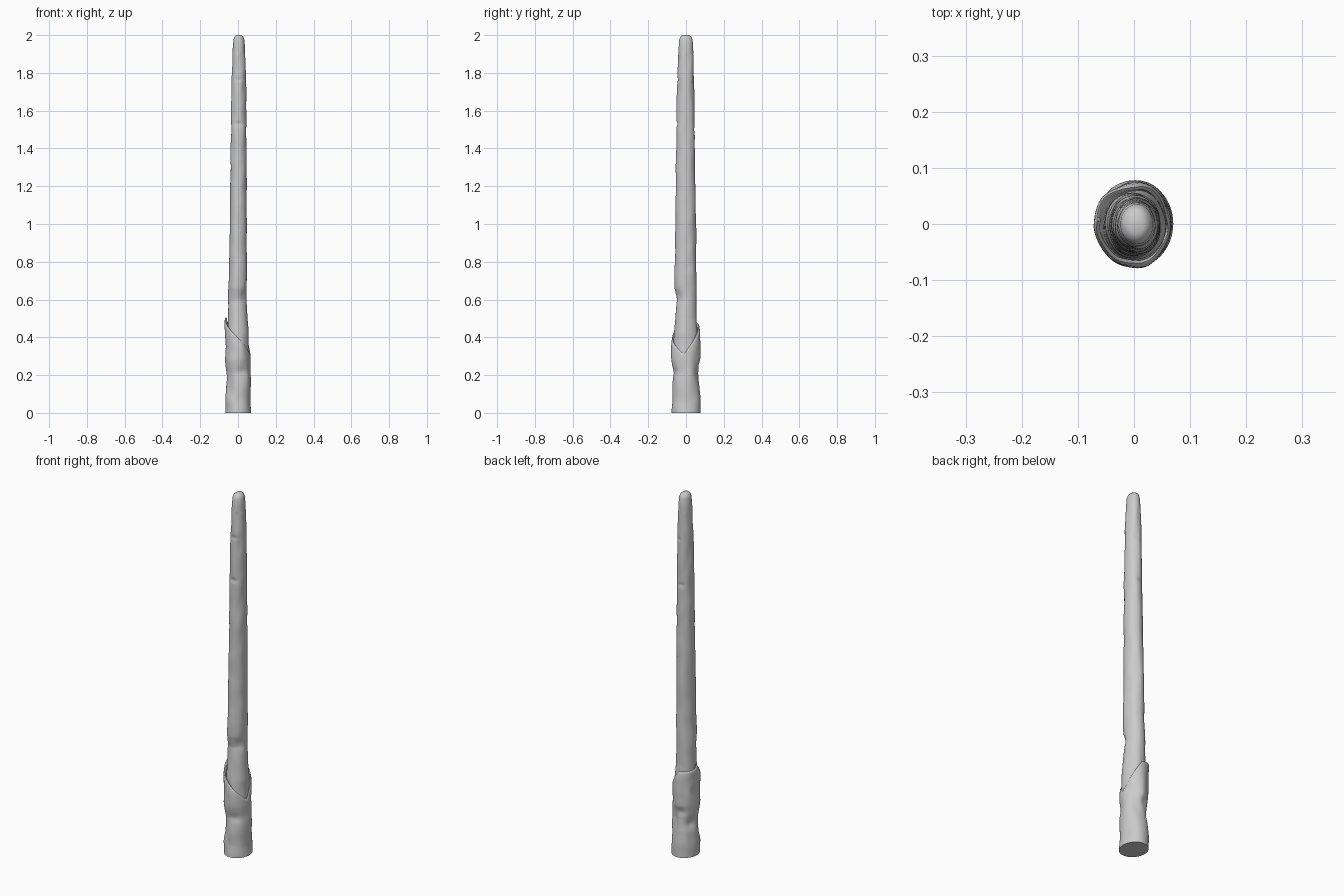
import bpy
import bmesh
from math import sin, cos, pi, exp, atan2
from mathutils import Vector, noise

cube = bpy.data.objects.get("Cube")
if cube:
    bpy.data.objects.remove(cube)

SIDES = 64

wood = bpy.data.materials.new("grey_wood")
wood.use_nodes = True
GREY = (0.6, 0.6, 0.6, 1)
wood.diffuse_color = GREY
wood.node_tree.nodes["Principled BSDF"].inputs["Base Color"].default_value = GREY

# Profiles: height, then extent toward -x, +x, -y, +y
SHAFT = [
    (0.20, 0.050, 0.055, 0.060, 0.058), (0.33, 0.052, 0.058, 0.066, 0.062),
    (0.42, 0.054, 0.056, 0.065, 0.060), (0.50, 0.054, 0.049, 0.058, 0.055),
    (0.60, 0.052, 0.046, 0.047, 0.054), (0.66, 0.051, 0.046, 0.060, 0.055),
    (0.74, 0.048, 0.049, 0.060, 0.055), (0.90, 0.045, 0.045, 0.057, 0.054),
    (1.20, 0.041, 0.046, 0.054, 0.050), (1.50, 0.037, 0.045, 0.051, 0.046),
    (1.80, 0.033, 0.042, 0.045, 0.042), (1.93, 0.028, 0.037, 0.039, 0.038),
    (1.975, 0.024, 0.034, 0.036, 0.035), (1.992, 0.019, 0.028, 0.030, 0.029),
    (2.00, 0.008, 0.018, 0.018, 0.017),
]
SLEEVE = [
    (0.00, 0.067, 0.070, 0.077, 0.078), (0.06, 0.066, 0.069, 0.075, 0.076),
    (0.14, 0.063, 0.067, 0.071, 0.073), (0.21, 0.061, 0.066, 0.067, 0.063),
    (0.28, 0.065, 0.066, 0.076, 0.074), (0.36, 0.068, 0.063, 0.077, 0.077),
    (0.43, 0.069, 0.060, 0.073, 0.074), (0.48, 0.074, 0.058, 0.068, 0.068),
    (0.52, 0.072, 0.056, 0.064, 0.064),
]
# Dents: angle, height, angular width, height width, depth
SHAFT_DENTS = [
    (-1.57, 1.53, 0.5, 0.010, 0.006), (-1.57, 1.765, 0.5, 0.008, 0.005),
    (1.7, 1.50, 0.4, 0.010, 0.005), (1.2, 1.75, 0.4, 0.008, 0.004),
    (-0.8, 0.62, 0.5, 0.03, 0.005), (0.3, 0.78, 0.4, 0.04, 0.003),
]
SLEEVE_DENTS = [
    (1.8, 0.25, 0.4, 0.025, 0.010), (2.6, 0.18, 0.5, 0.025, 0.008),
    (-1.2, 0.22, 0.6, 0.02, 0.004), (2.9, 0.36, 0.4, 0.03, 0.004),
    (-2.5, 0.12, 0.5, 0.03, 0.004),
]


def extents(profile, z):
    for a, b in zip(profile, profile[1:]):
        if z <= b[0]:
            t = max(0, (z - a[0]) / (b[0] - a[0]))
            return [p + (q - p) * t for p, q in zip(a[1:], b[1:])]
    return profile[-1][1:]


def surface(profile, dents, bumps, angle, z, inset=0):
    """Point on an uneven wooden surface at an angle and height."""
    left, right, front, back = extents(profile, z)
    c, s = cos(angle), sin(angle)
    cx, cy = (right - left) / 2, (back - front) / 2
    change = noise.noise(Vector((c * 1.3, s * 1.3, z * 9))) * bumps - inset
    for a, h, wide, tall, depth in dents:
        turn = atan2(sin(angle - a), cos(angle - a))
        change -= depth * exp(-(turn / wide) ** 2 - ((z - h) / tall) ** 2)
    return (cx + c * ((left + right) / 2 + change),
            cy + s * ((front + back) / 2 + change), z)


def loft(name, rings, cap_end):
    bm = bmesh.new()
    loops = [[bm.verts.new(p) for p in ring] for ring in rings]
    for low, high in zip(loops, loops[1:]):
        for i in range(SIDES):
            j = (i + 1) % SIDES
            bm.faces.new((low[i], low[j], high[j], high[i]))
    bm.faces.new(loops[0][::-1])
    if cap_end:
        bm.faces.new(loops[-1])
    mesh = bpy.data.meshes.new(name)
    bm.to_mesh(mesh)
    bm.free()
    mesh.materials.append(wood)
    obj = bpy.data.objects.new(name, mesh)
    bpy.context.collection.objects.link(obj)
    bpy.ops.object.select_all(action="DESELECT")
    obj.select_set(True)
    bpy.context.view_layer.objects.active = obj
    bpy.ops.object.shade_smooth_by_angle(angle=0.8)


angles = [2 * pi * i / SIDES for i in range(SIDES)]

# Tapered shaft with a rounded tip
heights = [0.2 + 1.73 * i / 220 for i in range(221)] + [p[0] for p in SHAFT[-3:]]
loft("shaft", [[surface(SHAFT, SHAFT_DENTS, 0.003 if z < 1.9 else 0, a, z)
                for a in angles] for z in heights], True)


# Bark sleeve with a slanted top edge, lowest toward +x
def edge_height(angle):
    turn = atan2(sin(angle + 0.15), cos(angle + 0.15))
    side, far = (0.47, 0.49) if turn > 0 else (0.41, 0.51)
    t = abs(turn) / (pi / 2)
    return 0.31 + (side - 0.31) * t if t < 1 else side + (far - side) * (t - 1)


def sleeve_ring(t, inset=0):
    bumps = 0.006 * min(1, 6 * t)
    return [surface(SLEEVE, SLEEVE_DENTS, bumps, a, t * edge_height(a), inset)
            for a in angles]


rings = [sleeve_ring(i / 60) for i in range(59)]
rings += [sleeve_ring(0.985, 0.001), sleeve_ring(1.0, 0.004),
          sleeve_ring(0.99, 0.010), sleeve_ring(0.9, 0.016)]
loft("bark_sleeve", rings, False)
